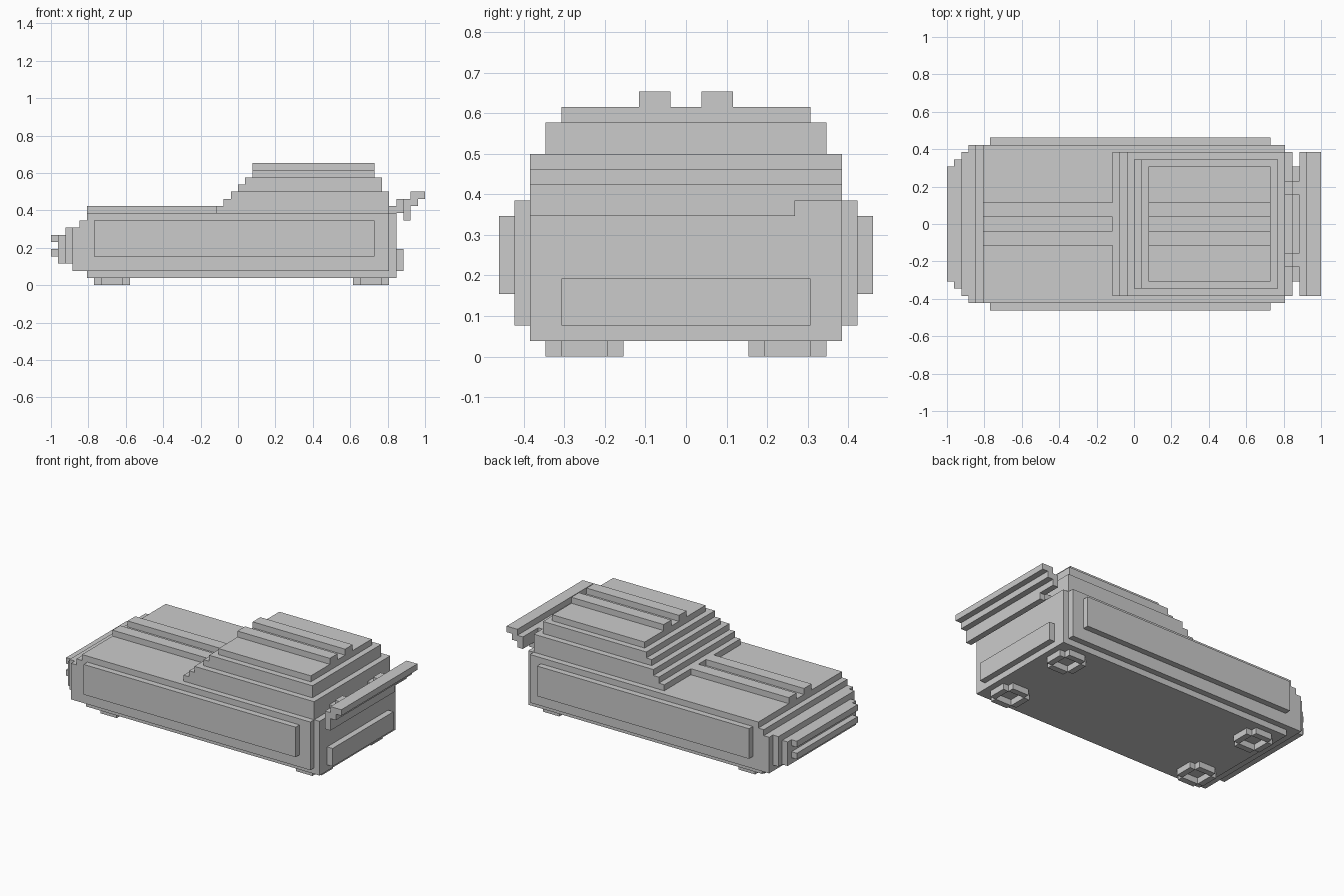
import bpy

if "Cube" in bpy.data.objects:
    bpy.data.objects.remove(bpy.data.objects["Cube"])

U = 1 / 26  # one block of the model's grid


def extrude(name, profile, y0, y1):
    """Extrude an x/z outline (in blocks) from y0 to y1."""
    n = len(profile)
    verts = [(x * U, y * U, z * U) for y in (y0, y1) for x, z in profile]
    faces = [list(range(n)), list(range(2 * n - 1, n - 1, -1))]
    for i in range(n):
        j = (i + 1) % n
        faces.append([i, i + n, j + n, j])
    mesh = bpy.data.meshes.new(name)
    mesh.from_pydata(verts, [], faces)
    mesh.update()
    obj = bpy.data.objects.new(name, mesh)
    bpy.context.collection.objects.link(obj)
    return obj


def box(name, x0, x1, y0, y1, z0, z1):
    return extrude(name, [(x0, z0), (x1, z0), (x1, z1), (x0, z1)], y0, y1)


# Main body with stepped bonnet edge
extrude("body", [(-23, 2), (21, 2), (21, 10), (-21, 10), (-21, 9),
                 (-22, 9), (-22, 8), (-23, 8)], -11, 11)

# Floor pan and tail panel
box("floor_pan", -21, 22, -10, 10, 1, 2)
box("tail_panel", 21, 22, -10, 10, 2, 10)
box("rear_bumper", 22, 23, -8, 8, 2, 5)

# Narrowing nose and two front bars
box("nose_inner", -24, -23, -10, 10, 3, 8)
box("nose_outer", -25, -24, -9, 9, 3, 7)
for label, z in (("lower", 4), ("upper", 6)):
    box(f"front_bar_{label}", -26, -25, -8, 8, z, z + 1)

# Cabin: stepped windscreen, upper cabin and roof
extrude("cabin_lower", [(-3, 10), (21, 10), (21, 13), (-1, 13), (-1, 12),
                        (-2, 12), (-2, 11), (-3, 11)], -10, 10)
extrude("cabin_upper", [(0, 13), (20, 13), (20, 15), (1, 15), (1, 14),
                        (0, 14)], -9, 9)
box("roof", 2, 19, -8, 8, 15, 16)

# Parts repeated on both sides
for side, s in (("left", 1), ("right", -1)):
    def span(a, b):
        return sorted((s * a, s * b))

    box(f"side_panel_{side}", -20, 19, *span(11, 12), 4, 9)
    box(f"bonnet_stripe_{side}", -21, -3, *span(1, 3), 10, 11)
    box(f"roof_stripe_{side}", 2, 19, *span(1, 3), 16, 17)
    extrude(f"spoiler_support_{side}", [(21, 10), (23, 10), (23, 12), (22, 12),
                                        (22, 11), (21, 11)], *span(4, 6))
    # Wheels: low rings with open centres and cut corners
    for end, x in (("front", -20), ("rear", 16)):
        name = f"wheel_{end}_{side}"
        box(name + "_fore", x, x + 1, *span(5, 8), 0, 1)
        box(name + "_aft", x + 4, x + 5, *span(5, 8), 0, 1)
        box(name + "_inner", x + 1, x + 4, *span(4, 5), 0, 1)
        box(name + "_outer", x + 1, x + 4, *span(8, 9), 0, 1)

# Rear spoiler blade, with its uneven lower lip
extrude("spoiler", [(23, 10), (24, 10), (24, 11), (25, 11), (25, 12), (26, 12),
                    (26, 13), (24, 13), (24, 12), (23, 12)], -10, 10)
box("spoiler_lip", 23, 24, -10, 7, 9, 10)
